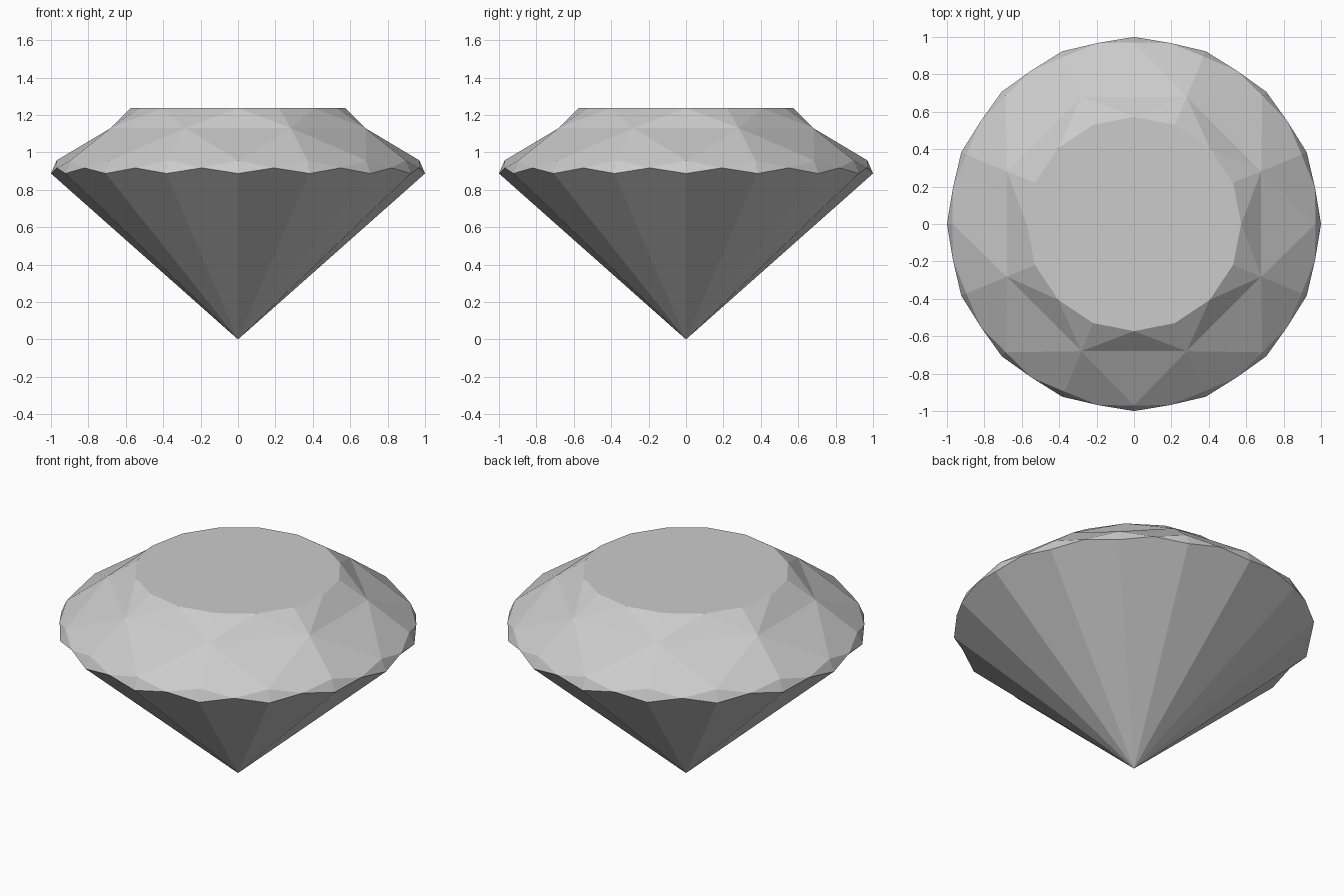
import bpy, bmesh, math

if "Cube" in bpy.data.objects:
    bpy.data.objects.remove(bpy.data.objects["Cube"])

bm = bmesh.new()
STEP = math.tau / 16


def ring(radius, z, count=16, offset=0.0):
    """Evenly spaced vertices; offset is in sixteenths of a turn."""
    return [bm.verts.new((radius * math.cos(math.tau * i / count + offset * STEP),
                          radius * math.sin(math.tau * i / count + offset * STEP), z))
            for i in range(count)]


culet = bm.verts.new((0, 0, 0))
low = ring(1.0, 0.887)                    # low girdle points
side = ring(0.987, 0.917, offset=0.5)     # high girdle points, between the low ones
upper = ring(0.97, 0.957)                 # lower edge of the crown
mid = ring(0.736, 1.13, 8, 1)             # crown star points
table = ring(0.573, 1.237)

# Pavilion kites and girdle lozenges
for i in range(16):
    j = (i + 1) % 16
    bm.faces.new((culet, low[j], side[i], low[i]))
    bm.faces.new((low[i], side[i], upper[i]))
    bm.faces.new((low[i], upper[i], side[i - 1]))

# Crown facets, repeated eight times
for k in range(8):
    a, b, c = 2 * k, 2 * k + 1, (2 * k + 2) % 16
    m, prev = mid[k], mid[k - 1]
    bm.faces.new((table[a], prev, m))
    bm.faces.new((upper[a], m, prev))
    bm.faces.new((table[a], m, table[b]))
    bm.faces.new((table[b], m, table[c]))
    bm.faces.new((m, upper[a], side[a], upper[b]))
    bm.faces.new((m, upper[b], side[b], upper[c]))

# Flat table
bm.faces.new(table)

bmesh.ops.recalc_face_normals(bm, faces=bm.faces)
mesh = bpy.data.meshes.new("cut_gem")
bm.to_mesh(mesh)
bm.free()
bpy.context.collection.objects.link(bpy.data.objects.new("cut_gem", mesh))
